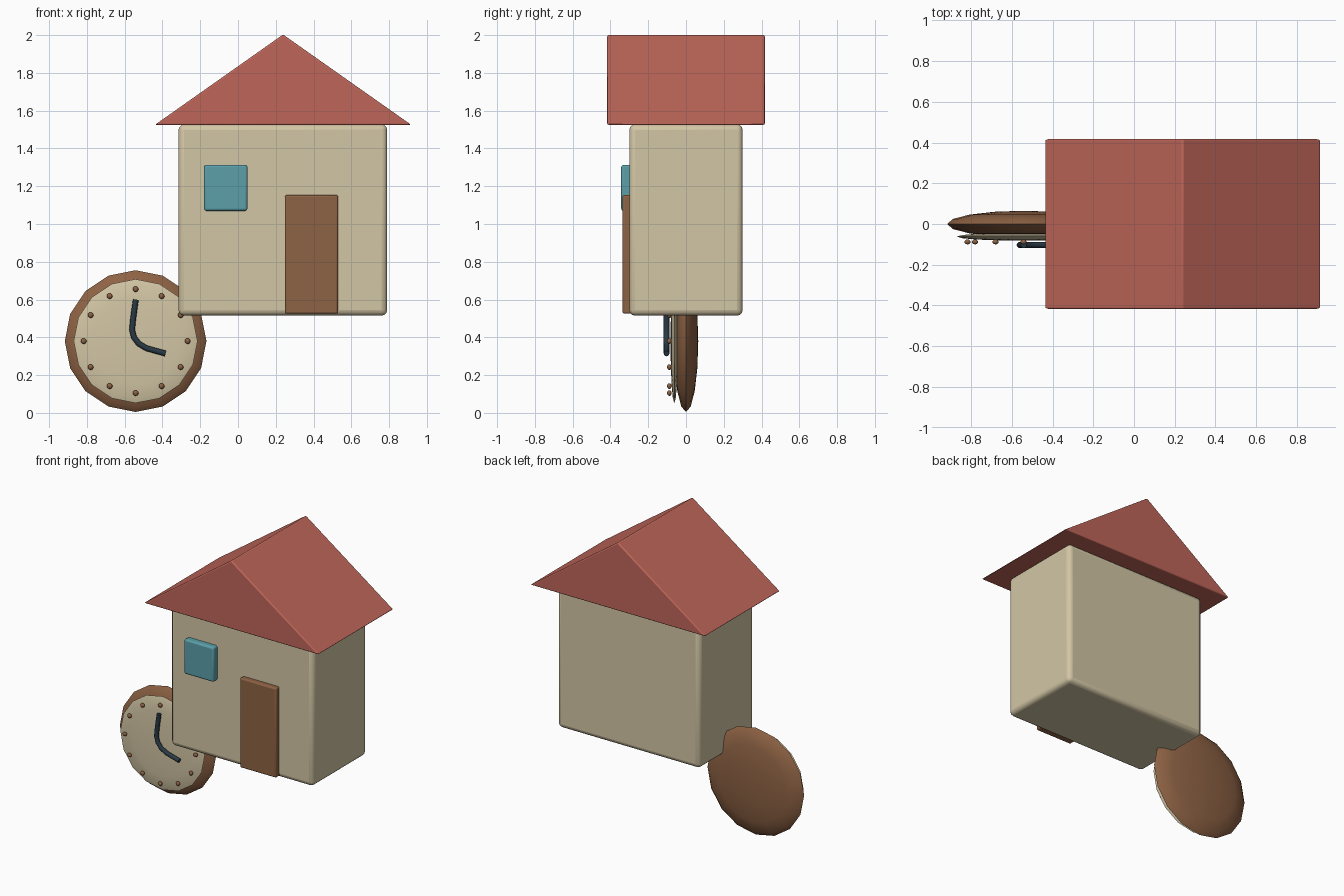
import bpy, bmesh, math
from mathutils import Matrix, Vector

if "Cube" in bpy.data.objects:
    bpy.data.objects.remove(bpy.data.objects["Cube"])


def material(name, rgb):
    m = bpy.data.materials.new(name)
    m.diffuse_color = (*rgb, 1)
    m.use_nodes = True
    m.node_tree.nodes["Principled BSDF"].inputs["Base Color"].default_value = m.diffuse_color
    return m


CREAM = material("cream", (0.65, 0.565, 0.375))
RED = material("roof red", (0.52, 0.133, 0.10))
BROWN = material("wood brown", (0.27, 0.123, 0.058))
BLUE = material("window blue", (0.107, 0.35, 0.40))
DARK = material("dark slate", (0.022, 0.042, 0.058))


def finish(bm, name, mat, bevel=0, segments=3):
    bmesh.ops.recalc_face_normals(bm, faces=bm.faces)
    mesh = bpy.data.meshes.new(name)
    bm.to_mesh(mesh)
    bm.free()
    mesh.materials.append(mat)
    ob = bpy.data.objects.new(name, mesh)
    bpy.context.collection.objects.link(ob)
    for p in mesh.polygons:
        p.use_smooth = True
    if bevel:
        mod = ob.modifiers.new("Bevel", 'BEVEL')
        mod.width, mod.segments = bevel, segments
        mod.limit_method = 'ANGLE'
    return ob


def prism(name, outline, y0, y1, mat, bevel):
    """Extrude an (x, z) outline along y."""
    bm = bmesh.new()
    face = bm.faces.new([bm.verts.new((x, y0, z)) for x, z in outline])
    ext = bmesh.ops.extrude_face_region(bm, geom=[face])
    moved = [g for g in ext["geom"] if isinstance(g, bmesh.types.BMVert)]
    bmesh.ops.translate(bm, verts=moved, vec=(0, y1 - y0, 0))
    return finish(bm, name, mat, bevel)


def box(name, x0, x1, y0, y1, z0, z1, mat, bevel):
    return prism(name, [(x0, z0), (x1, z0), (x1, z1), (x0, z1)], y0, y1, mat, bevel)


def disc(name, centre, radius, half_depth, mat, segments=16, rings=12):
    """Flattened sphere with its poles along y."""
    bm = bmesh.new()
    mtx = (Matrix.Translation(centre) @ Matrix.Diagonal((radius, half_depth, radius, 1))
           @ Matrix.Rotation(math.pi / 2, 4, 'X'))
    bmesh.ops.create_uvsphere(bm, u_segments=segments, v_segments=rings, radius=1, matrix=mtx)
    return finish(bm, name, mat)


# House
box("house_body", -0.315, 0.79, -0.3, 0.3, 0.515, 1.527, CREAM, 0.03)
prism("roof", [(-0.44, 1.525), (0.917, 1.525), (0.2385, 2.003)], -0.417, 0.417, RED, 0.008)
box("window", -0.18, 0.05, -0.343, -0.28, 1.07, 1.313, BLUE, 0.012)
box("door", 0.248, 0.53, -0.336, -0.28, 0.525, 1.153, BROWN, 0.01)

# Clock
cx, cz = -0.542, 0.38
disc("clock_case", (cx, 0, cz), 0.375, 0.065, BROWN, rings=8)
disc("clock_face", (cx, -0.062, cz), 0.328, 0.02, CREAM, rings=8)
for i in range(12):
    a = math.tau * i / 12
    disc(f"hour_dot_{i + 1}", (cx + 0.275 * math.sin(a), -0.088, cz + 0.275 * math.cos(a)),
         0.015, 0.012, BROWN, 12, 8)

# Bent pair of hands: round bar swept along a short path
path = [Vector((x, -0.103, z)) for x, z in
        [(-0.541, 0.60), (-0.555, 0.50), (-0.561, 0.44), (-0.551, 0.40),
         (-0.525, 0.366), (-0.484, 0.342), (-0.383, 0.314)]]
bm = bmesh.new()
loops = []
for i, p in enumerate(path):
    t = (path[min(i + 1, len(path) - 1)] - path[max(i - 1, 0)]).normalized()
    side = t.cross(Vector((0, 1, 0)))
    loops.append([bm.verts.new(p + 0.015 * (side * math.cos(k * math.tau / 12)
                                            + Vector((0, 1, 0)) * math.sin(k * math.tau / 12)))
                  for k in range(12)])
for a, b in zip(loops, loops[1:]):
    for k in range(12):
        n = (k + 1) % 12
        bm.faces.new((a[k], a[n], b[n], b[k]))
bm.faces.new(loops[0])
bm.faces.new(loops[-1])
finish(bm, "clock_hands", DARK)

# Smooth shading with sharp edges kept
for ob in bpy.data.objects:
    ob.select_set(True)
    bpy.context.view_layer.objects.active = ob
bpy.ops.object.shade_smooth_by_angle(angle=math.radians(40))
